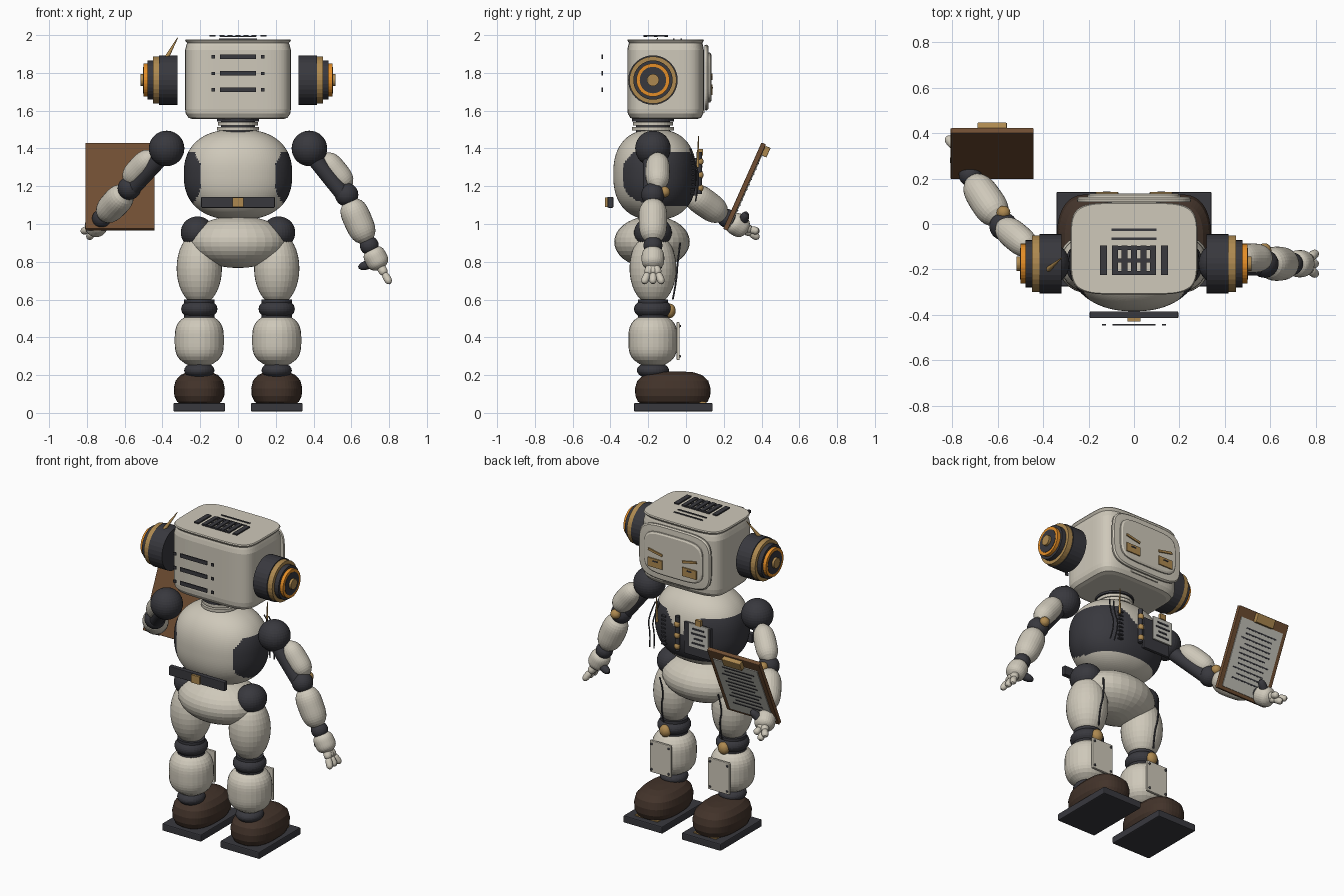
import bpy, bmesh, math
from mathutils import Vector, Matrix

cube = bpy.data.objects.get("Cube")
if cube:
    bpy.data.objects.remove(cube, do_unlink=True)


def material(name, r, g, b):
    m = bpy.data.materials.new(name)
    m.use_nodes = True
    m.diffuse_color = (r, g, b, 1)
    m.node_tree.nodes["Principled BSDF"].inputs["Base Color"].default_value = (r, g, b, 1)
    return m


SHELL = material("ivory_shell", .62, .58, .49)
DARK = material("charcoal", .04, .04, .048)
GOLD = material("brass", .42, .25, .08)
ORANGE = material("orange", .78, .27, .02)
WOOD = material("board_brown", .16, .075, .032)
LEATHER = material("boot_brown", .055, .033, .023)
PAPER = material("paper", .55, .54, .49)
Y0 = -0.175     # depth of the body axis


def finish(name, bm, mat, matrix=Matrix()):
    bmesh.ops.recalc_face_normals(bm, faces=bm.faces)
    me = bpy.data.meshes.new(name)
    bm.to_mesh(me)
    bm.free()
    me.transform(matrix)
    me.materials.append(mat)
    ob = bpy.data.objects.new(name, me)
    bpy.context.collection.objects.link(ob)
    return ob


def ball(name, mat, c, r):
    bm = bmesh.new()
    bmesh.ops.create_uvsphere(bm, u_segments=32, v_segments=18, radius=1)
    r = Vector(r) if isinstance(r, tuple) else Vector((r, r, r))
    return finish(name, bm, mat, Matrix.Translation(c) @ Matrix.Diagonal(r).to_4x4())


def box(name, mat, c, size, rot=Matrix(), bevel=0.0):
    bm = bmesh.new()
    bmesh.ops.create_cube(bm, size=1, matrix=Matrix.Diagonal(Vector(size)).to_4x4())
    if bevel:
        bmesh.ops.bevel(bm, geom=bm.edges[:], offset=bevel, segments=2, affect='EDGES', profile=.5)
    return finish(name, bm, mat, Matrix.Translation(c) @ rot)


def between(a, b):
    d = Vector(b) - Vector(a)
    return Matrix.Translation(a) @ d.to_track_quat('Z', 'Y').to_matrix().to_4x4(), d.length


def loft(name, mat, rings, power=2.0, matrix=Matrix(), n=48):
    """Stack of superellipse rings (height, half width, half depth)."""
    bm, loops = bmesh.new(), []
    for z, sx, sy in rings:
        loop = []
        for i in range(n):
            c, s = math.cos(math.tau * i / n), math.sin(math.tau * i / n)
            loop.append(bm.verts.new((math.copysign(abs(c) ** (2 / power), c) * sx,
                                      math.copysign(abs(s) ** (2 / power), s) * sy, z)))
        loops.append(loop)
    for p, q in zip(loops, loops[1:]):
        for i in range(n):
            bm.faces.new((p[i], p[(i + 1) % n], q[(i + 1) % n], q[i]))
    bm.faces.new(loops[0])
    bm.faces.new(loops[-1])
    return finish(name, bm, mat, matrix)


def rod(name, mat, a, b, r, r2=None):
    m, length = between(a, b)
    r2 = r if r2 is None else r2
    return loft(name, mat, [(0, r, r), (length, r2, r2)], matrix=m, n=32)


def capsule(name, mat, a, b, r, r2=None):
    """Rounded limb whose ends sit exactly on a and b."""
    m, length = between(a, b)
    r2 = r if r2 is None else r2
    rings = []
    for i in range(1, 16):
        t = i / 16
        f = (1 - abs(2 * t - 1) ** 3.2) ** .5
        w = (r + (r2 - r) * t) * f
        rings.append((length * t, w, w))
    rings = [(0, rings[0][1] * .6, rings[0][1] * .6)] + rings
    rings.append((length, rings[-1][1] * .6, rings[-1][1] * .6))
    return loft(name, mat, rings, matrix=m, n=28)


def wire(name, mat, points, r):
    cu = bpy.data.curves.new(name, 'CURVE')
    cu.dimensions, cu.bevel_depth, cu.bevel_resolution = '3D', r, 1
    sp = cu.splines.new('NURBS')
    sp.points.add(len(points) - 1)
    for p, co in zip(sp.points, points):
        p.co = (*co, 1)
    sp.use_endpoint_u, sp.order_u = True, 3
    cu.materials.append(mat)
    bpy.context.collection.objects.link(bpy.data.objects.new(name, cu))


# Head shell with lipped top
head_at = Matrix.Translation((0, -.108, 0))
loft("head", SHELL, [(1.555, .24, .165), (1.562, .262, .187), (1.585, .277, .2), (1.61, .28, .203),
                     (1.92, .28, .203), (1.945, .274, .198), (1.958, .27, .194), (1.972, .28, .203),
                     (1.978, .276, .199)], 5, head_at, 80)

# Face plate, raised screen, eyes and brows
face = Matrix.Translation((0, .098, 1.775)) @ Matrix.Rotation(-math.pi / 2, 4, 'X')
loft("face_frame", SHELL, [(0, .25, .172), (.012, .252, .174), (.02, .245, .167), (.022, .215, .14)], 4.5, face, 64)
loft("face_screen", SHELL, [(.018, .205, .132), (.03, .205, .132), (.036, .195, .122)], 4.5, face, 64)
for s, side in ((1, "left"), (-1, "right")):
    box(side + "_eye", GOLD, (s * .12, .137, 1.71), (.1, .008, .055))
    box(side + "_pupil", DARK, (s * .12, .142, 1.722), (.035, .003, .008))
    box(side + "_brow", GOLD, (s * .12, .137, 1.78), (.1, .008, .014), Matrix.Rotation(-s * .2, 4, 'Y'))
box("mouth_bar", SHELL, (0, .09, 1.595), (.2, .018, .016), bevel=.004)

# Vents on the back and top of the head
for z in (1.71, 1.797, 1.885):
    box("back_vent", DARK, (0, -.444, z), (.19, .008, .024))
    for x in (-.132, .132):
        box("back_vent_dot", DARK, (x, -.444, z), (.018, .008, .018))
for i in range(5):
    box("top_vent_bar", DARK, ((i - 2) * .042, -.16, 1.996), (.026, .13, .008))
for x in (-.135, .135):
    box("top_vent_side", DARK, (x, -.16, 1.996), (.03, .13, .008))
for y in (-.105, -.16, -.215):
    box("top_vent_cross", DARK, (0, y, 1.993), (.19, .018, .006))
for y in (-.025, -.065):
    box("top_slot", DARK, (0, y, 1.979), (.2, .01, .006))

# Ear discs
for s in (1, -1):
    for name, mat, x0, x1, r in (("ear_cup", DARK, .32, .417, .131), ("ear_band", GOLD, .417, .45, .125),
                                 ("ear_disc", DARK, .45, .479, .104), ("ear_ring", ORANGE, .479, .5, .088),
                                 ("ear_dish", DARK, .49, .502, .07), ("ear_hub", GOLD, .5, .517, .032)):
        rod(name, mat, (s * x0, Y0, 1.762), (s * x1, Y0, 1.762), r)
rod("antenna", GOLD, (-.378, -.2, 1.88), (-.32, -.15, 1.985), .012, .002)

# Neck rings
rod("neck", DARK, (0, Y0, 1.47), (0, Y0, 1.56), .09)
for z, r in ((1.505, .112), (1.53, .106), (1.552, .112)):
    rod("neck_ring", SHELL if z < 1.54 else DARK, (0, Y0, z - .009), (0, Y0, z + .009), r)

# Torso with dark side and chest panels
rings = []
for i in range(61):
    t = math.sin((i / 60 - .5) * math.pi * .985)
    f = (1 - abs(t) ** 2.4) ** (1 / 2.4)
    rings.append((1.262 + .24 * t, .287 * f, .22 * f))
torso = loft("torso", SHELL, rings, 2.2, Matrix.Translation((0, -.165, 0)), 120)
torso.data.materials.append(DARK)
for f in torso.data.polygons:
    x, y, z = abs(f.center.x), f.center.y, f.center.z
    flank = y <= -.165 and x > .195 + .5 * max(0, abs(z - 1.25) - .06)
    chest = y > -.165 and x > (z - 1.25) * .9
    if 1.09 < z < 1.375 and (flank or chest):
        f.material_index = 1

# Belt at the back
box("belt", DARK, (0, -.4, 1.115), (.39, .03, .058), bevel=.004)
box("belt_buckle", GOLD, (0, -.42, 1.115), (.058, .018, .05))

# Chest equipment
box("chest_panel", DARK, (-.12, .05, 1.25), (.19, .02, .2), bevel=.004)
box("chest_card", PAPER, (-.145, .078, 1.29), (.14, .012, .15), bevel=.003)
box("card_clip", GOLD, (-.145, .08, 1.38), (.04, .02, .035))
for i, w in enumerate((.08, .1, .06, .09)):
    box("card_line", DARK, (-.145, .086, 1.335 - i * .03), (w, .004, .01))
rod("chest_pen", DARK, (.01, .07, 1.16), (.01, .07, 1.38), .014)
for z in (1.19, 1.26, 1.33):
    ball("pen_band", GOLD, (.01, .075, z), (.018, .018, .02))
rod("chest_probe", GOLD, (.16, .062, 1.3), (.16, .066, 1.465), .008, .002)
for i in range(8):
    box("chest_zip", DARK, (.13, .035, 1.16 + i * .025), (.03, .02, .008))
for x in (.17, .2):
    wire("chest_wire", DARK, [(x, .02, 1.4), (x + .03, .06, 1.3), (x, .07, 1.22), (x + .02, .05, 1.12)], .004)

# Pelvis
ball("pelvis", SHELL, (0, -.18, .905), (.26, .2, .138))

for s, side in ((1, "left"), (-1, "right")):
    x = s * .205
    # Leg
    ball(side + "_hip", DARK, (s * .215, Y0, .955), (.088, .1, .085))
    ball(side + "_thigh", SHELL, (x, Y0, .765), (.12, .124, .195))
    rod(side + "_knee_core", DARK, (x, Y0, .5), (x, Y0, .6), .08)
    ball(side + "_knee", DARK, (x, Y0, .55), (.096, .1, .058))
    ball(side + "_knee_cap", GOLD, (x, -.085, .54), (.036, .03, .038))
    capsule(side + "_shin", SHELL, (x, Y0, .245), (x, Y0, .525), .13)
    box(side + "_shin_plate", SHELL, (x, -.042, .38), (.15, .016, .2), bevel=.004)
    for dx in (-.06, .06):
        for z in (.3, .46):
            ball("plate_bolt", DARK, (x + dx, -.033, z), .007)
    ball(side + "_ankle", DARK, (x, Y0, .225), (.08, .085, .045))
    wire(side + "_thigh_wire", DARK, [(x, -.03, .9), (x - .02, -.045, .8), (x + .01, -.05, .7), (x, -.07, .6)], .005)
    # Boot and sole
    loft(side + "_boot", LEATHER, [(.045, .1, .165), (.06, .118, .185), (.09, .132, .198), (.13, .135, .2),
                                   (.17, .126, .188), (.2, .1, .155), (.215, .065, .11), (.22, .02, .04)],
         2.5, Matrix.Translation((x, -.07, 0)))
    box(side + "_sole", DARK, (x, -.067, .03), (.274, .416, .045), bevel=.006)
    box(side + "_sole_trim", GOLD, (x, .08, .056), (.16, .05, .006))


def arm(side, s, elbow, wrist, palm, tips, thumb):
    shoulder, elbow, wrist = Vector((s * .378, Y0, 1.4)), Vector(elbow), Vector(wrist)
    palm, out = Vector(palm), Vector((s * .03, .025, .015))
    ball(side + "_shoulder", DARK, shoulder, .094)
    rod(side + "_upper_rod", DARK, shoulder - out * .4, elbow - out * .4, .042)
    capsule(side + "_upper_arm", SHELL, shoulder.lerp(elbow, .2) + out, shoulder.lerp(elbow, .92) + out, .064)
    ball(side + "_elbow", DARK, elbow, .062)
    ball(side + "_elbow_cap", GOLD, elbow + Vector((0, .06, .015)), .03)
    capsule(side + "_forearm", SHELL, elbow.lerp(wrist, .1), elbow.lerp(wrist, 1.02), .078, .072)
    ball(side + "_wrist", DARK, wrist.lerp(palm, .18), .05)
    m, length = between(wrist, palm)
    capsule(side + "_palm", SHELL, wrist.lerp(palm, .3), palm.lerp(wrist, -.35), .06)
    for t in tips:
        mid = palm.lerp(Vector(t), .6)
        capsule(side + "_finger", SHELL, palm.lerp(Vector(t), .1), mid, .024)
        capsule(side + "_fingertip", SHELL, mid.lerp(palm, .15), t, .02)
    capsule(side + "_thumb", DARK, palm, thumb, .024)


arm("left", 1, (.575, Y0, 1.155), (.685, Y0, .905), (.74, Y0, .8),
    [(.805, Y0 + d, .685) for d in (-.05, 0, .05)], (.64, -.14, .77))
arm("right", -1, (-.575, -.01, 1.19), (-.715, .2, 1.04), (-.755, .29, .985),
    [(-.79 + d, .385, .925 + abs(d)) for d in (-.035, 0, .035)], (-.68, .32, 1.06))

# Clipboard with paper, clip and written lines
tilt = Matrix.Rotation(math.radians(-24), 4, 'X')
centre = Vector((-.625, .31, 1.198))


def on_board(name, mat, x, n, u, size, bevel=0.0):
    box(name, mat, centre + tilt @ Vector((x, n, u)), size, tilt, bevel)


on_board("clipboard", WOOD, 0, 0, 0, (.366, .026, .5), .004)
on_board("paper_sheet", PAPER, 0, .015, -.02, (.31, .006, .42))
on_board("board_clip", GOLD, 0, .028, .215, (.13, .03, .055), .004)
for i in range(11):
    on_board("written_line", DARK, .01 * (i % 3 - 1), .019, .14 - i * .03, (.22 - .03 * (i % 2), .003, .008))

# Smooth shading with sharp edges kept
for ob in bpy.context.view_layer.objects:
    ob.select_set(ob.type == 'MESH')
bpy.context.view_layer.objects.active = torso
bpy.ops.object.shade_smooth_by_angle(angle=math.radians(35))
